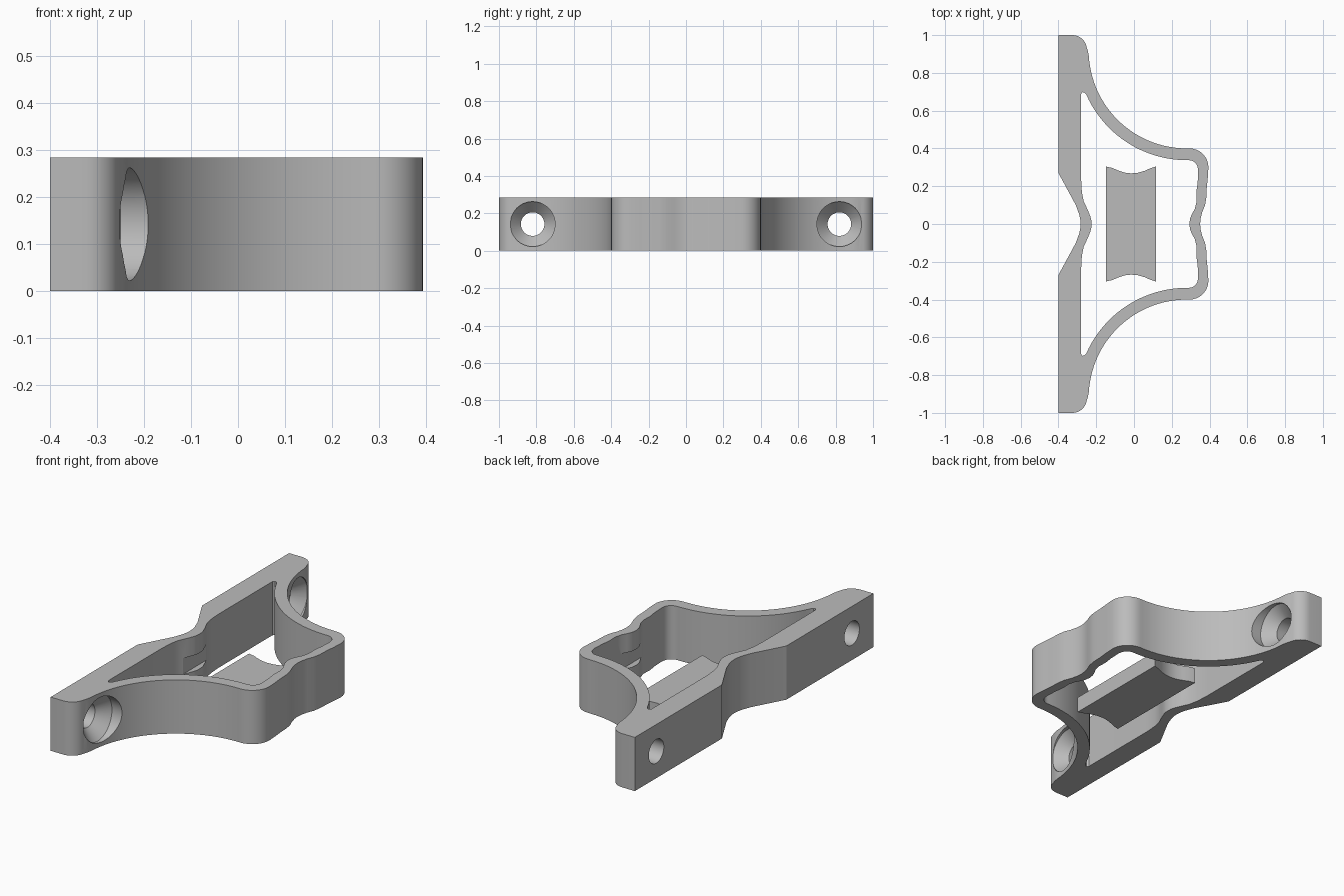
import bpy, bmesh, math
from mathutils import Matrix, Vector

if "Cube" in bpy.data.objects:
    bpy.data.objects.remove(bpy.data.objects["Cube"])

H = 0.285                      # clamp height
ARC_C = (0.28, 0.92)           # centre of the sweeping side arcs

grey = bpy.data.materials.new("grey_plastic")
grey.diffuse_color = (0.5, 0.5, 0.5, 1)
grey.use_nodes = True
grey.node_tree.nodes["Principled BSDF"].inputs["Base Color"].default_value = grey.diffuse_color


def arc(cx, cy, r, a0, a1, n):
    return [(cx + r * math.cos(math.radians(a0 + (a1 - a0) * i / n)),
             cy + r * math.sin(math.radians(a0 + (a1 - a0) * i / n))) for i in range(n + 1)]


def mirrored(half):
    """Close a half outline (running from y=0 round to y=0) with its -y mirror."""
    return half + [(x, -y) for x, y in reversed(half) if abs(y) > 1e-6]


def obj_from(bm, name):
    bmesh.ops.recalc_face_normals(bm, faces=bm.faces)
    me = bpy.data.meshes.new(name)
    bm.to_mesh(me)
    bm.free()
    ob = bpy.data.objects.new(name, me)
    me.materials.append(grey)
    bpy.context.collection.objects.link(ob)
    return ob


def prism(name, loops, height):
    """Extrude a flat outline, with optional inner loops as openings."""
    bm = bmesh.new()
    edges = []
    for pts in loops:
        vs = [bm.verts.new((x, y, 0)) for x, y in pts]
        edges += [bm.edges.new((vs[i], vs[(i + 1) % len(vs)])) for i in range(len(vs))]
    bmesh.ops.triangle_fill(bm, edges=edges, use_beauty=True, normal=Vector((0, 0, 1)))
    ret = bmesh.ops.extrude_face_region(bm, geom=bm.faces[:])
    top = [g for g in ret["geom"] if isinstance(g, bmesh.types.BMVert)]
    bmesh.ops.translate(bm, verts=top, vec=(0, 0, height))
    return obj_from(bm, name)


def lathe_x(name, profile, y, n=48):
    """Solid of revolution about an x-parallel axis; profile = (x, radius)."""
    bm = bmesh.new()
    rings = [[bm.verts.new((x, y + r * math.cos(2 * math.pi * i / n),
                            H / 2 + r * math.sin(2 * math.pi * i / n))) for i in range(n)]
             for x, r in profile]
    for a, b in zip(rings, rings[1:]):
        for i in range(n):
            bm.faces.new((a[i], a[(i + 1) % n], b[(i + 1) % n], b[i]))
    bm.faces.new(rings[0])
    bm.faces.new(rings[-1])
    return obj_from(bm, name)


def box(name, centre, size):
    bm = bmesh.new()
    bmesh.ops.create_cube(bm, size=1, matrix=Matrix.Translation(centre) @ Matrix.Diagonal((*size, 1)))
    return obj_from(bm, name)


def smooth(ob):
    bpy.ops.object.select_all(action='DESELECT')
    ob.select_set(True)
    bpy.context.view_layer.objects.active = ob
    bpy.ops.object.shade_smooth_by_angle(angle=math.radians(25))


# Outer outline: right-hand notch, rounded corner, side arc, flange end, back notch
outer = [(0.35, 0), (0.353, 0.03), (0.362, 0.065), (0.376, 0.10), (0.383, 0.14),
         (0.385, 0.19), (0.391, 0.25), (0.394, 0.30)]
outer += arc(0.294, 0.30, 0.10, 10, 90, 8)
outer += arc(*ARC_C, 0.52, 270, 180, 28)
outer[-1] = (-0.245, 0.92)
outer += arc(-0.325, 0.925, 0.075, 8, 90, 8)
outer += [(-0.4, 1), (-0.4, 0.27), (-0.308, 0.10), (-0.29, 0.05), (-0.284, 0.02), (-0.283, 0)]

# Inner opening, offset from the outer one to leave a thin band
inner = [(0.293, 0), (0.297, 0.03), (0.308, 0.055), (0.322, 0.08), (0.332, 0.12),
         (0.330, 0.17), (0.337, 0.22), (0.340, 0.28)]
inner += arc(0.29, 0.29, 0.048, 10, 90, 6)
inner += arc(*ARC_C, 0.582, 270, 204, 24)
inner += [(-0.262, 0.696), (-0.272, 0.698), (-0.28, 0.688), (-0.28, 0.24), (-0.276, 0.17),
          (-0.266, 0.12), (-0.245, 0.075), (-0.231, 0.04), (-0.226, 0.02), (-0.225, 0)]

clamp = prism("clamp_bracket", [mirrored(outer), mirrored(inner)], H)

# Countersunk screw holes and shallow grip pockets inside the two notches
cutters = [lathe_x("screw_hole_cutter",
                   [(-0.5, 0.063), (-0.31, 0.063), (-0.25, 0.12), (0.1, 0.12)], s * 0.82)
           for s in (-1, 1)]
cutters += [box("back_pocket_cutter", (-0.20, 0, H / 2), (0.11, 0.26, 0.085)),
            box("front_pocket_cutter", (0.27, 0, H / 2), (0.11, 0.26, 0.085))]
bpy.context.view_layer.objects.active = clamp
for c in cutters:
    c.hide_render = True
    m = clamp.modifiers.new(c.name, 'BOOLEAN')
    m.operation, m.solver, m.object = 'DIFFERENCE', 'EXACT', c
    bpy.ops.object.modifier_apply(modifier=m.name)
    bpy.data.objects.remove(c)
smooth(clamp)

# Loose insert block with scooped ends, lying on the ground inside the clamp
end = [(0.117, 0), (0.117, 0.305), (0.085, 0.294), (0.055, 0.281), (0.02, 0.271), (-0.015, 0.268),
       (-0.05, 0.272), (-0.085, 0.284), (-0.115, 0.297), (-0.148, 0.304), (-0.148, 0)]
smooth(prism("insert_block", [mirrored(end)], 0.085))
